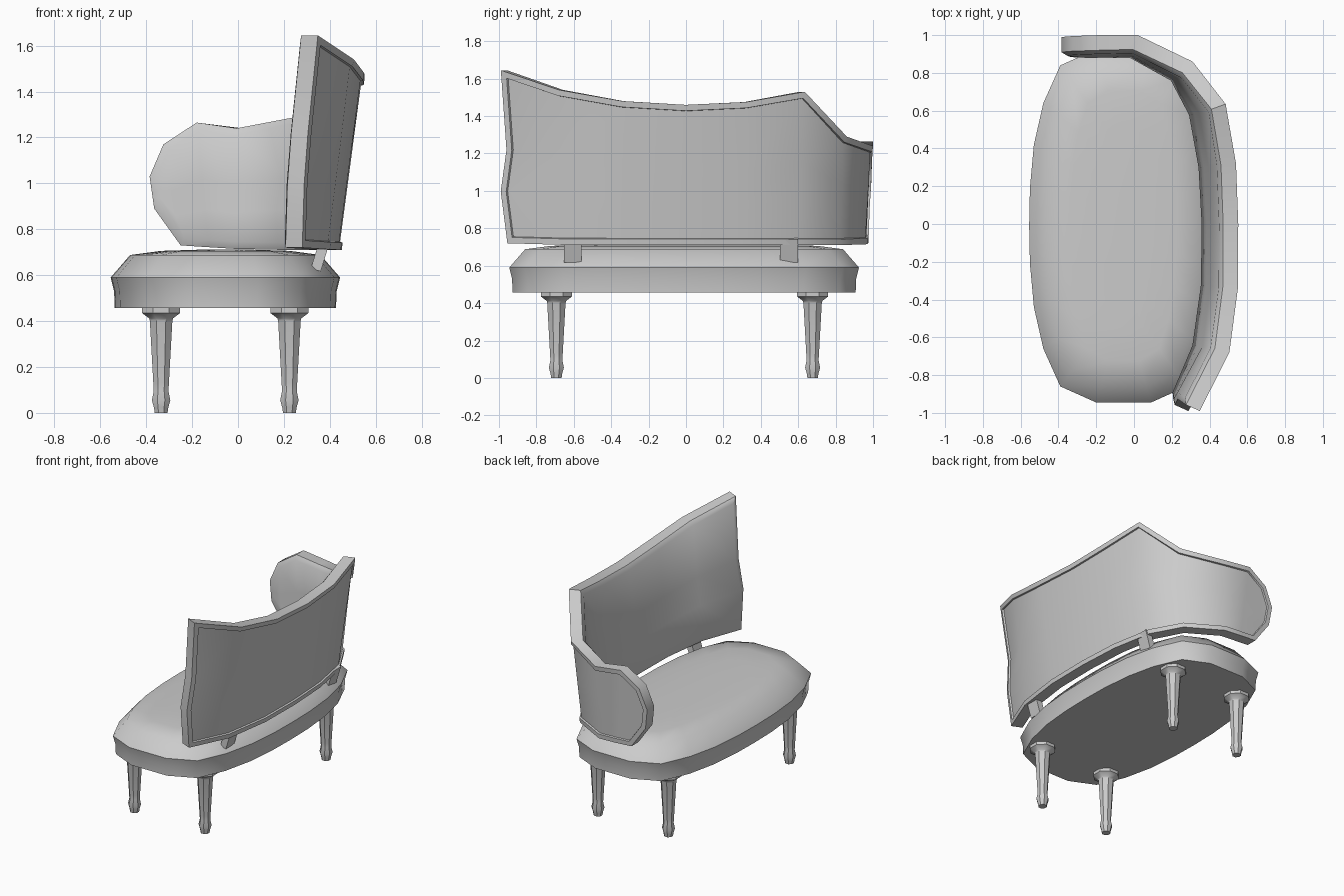
import bpy, bmesh, math
from mathutils import Vector

if "Cube" in bpy.data.objects:
    bpy.data.objects.remove(bpy.data.objects["Cube"])


def finish(bm, name, angle=40):
    bmesh.ops.recalc_face_normals(bm, faces=bm.faces)
    me = bpy.data.meshes.new(name)
    bm.to_mesh(me)
    bm.free()
    ob = bpy.data.objects.new(name, me)
    bpy.context.collection.objects.link(ob)
    bpy.ops.object.select_all(action='DESELECT')
    ob.select_set(True)
    bpy.context.view_layer.objects.active = ob
    bpy.ops.object.shade_smooth_by_angle(angle=math.radians(angle))
    return ob


def loft(name, rings, angle=40):
    """Skin closed rings of equal length and cap both ends."""
    bm = bmesh.new()
    vs = [[bm.verts.new(p) for p in r] for r in rings]
    n = len(vs[0])
    for a, b in zip(vs, vs[1:]):
        for i in range(n):
            j = (i + 1) % n
            bm.faces.new((a[i], a[j], b[j], b[i]))
    bm.faces.new(vs[0])
    bm.faces.new(vs[-1])
    return finish(bm, name, angle)


# Seat cushion: mirrored quarter outline, lofted through inset rings
quarter = [(0.5, 0), (0.496, 0.2), (0.475, 0.43), (0.425, 0.65), (0.335, 0.85), (0.145, 0.935)]
half = quarter + [(-x, y) for x, y in reversed(quarter)]
outline = half + [(x, -y) for x, y in reversed(half[1:-1])]
levels = [(0.018, 0.457), (0.015, 0.53), (0, 0.59), (0.085, 0.688), (0.22, 0.706), (0.38, 0.711)]
loft("seat", [[(-0.055 + x * (0.5 - d) / 0.5, -0.01 + y * (0.935 - d) / 0.935, z)
               for x, y in outline] for d, z in levels], 50)

# Turned legs
leg_profile = [(0.028, 0), (0.031, 0.022), (0.040, 0.055), (0.032, 0.095), (0.034, 0.13),
               (0.049, 0.40), (0.052, 0.412), (0.083, 0.435), (0.083, 0.462)]
for xn, x in (("left", -0.335), ("right", 0.224)):
    for yn, y in (("front", -0.693), ("back", 0.677)):
        loft(f"{yn}_{xn}_leg", [[(x + r / math.cos(math.pi / 8) * math.cos((k + .5) * math.pi / 4),
                                  y + r / math.cos(math.pi / 8) * math.sin((k + .5) * math.pi / 4), z)
                                 for k in range(8)] for r, z in leg_profile])

# Backrest columns: outer bottom point and outer top point
columns = [
    ((0.28, -0.955, 0.72), (0.348, -0.99, 1.645)),
    ((0.40, -0.67, 0.712), (0.505, -0.68, 1.54)),
    ((0.448, -0.33, 0.71), (0.55, -0.34, 1.48)),
    ((0.452, 0.0, 0.71), (0.552, 0.0, 1.46)),
    ((0.435, 0.31, 0.71), (0.54, 0.32, 1.475)),
    ((0.38, 0.61, 0.71), (0.485, 0.635, 1.53)),
    ((0.26, 0.83, 0.71), (0.31, 0.86, 1.29)),
    ((0.01, 0.97, 0.715), (0.02, 1.0, 1.24)),
    ((-0.13, 0.975, 0.722), (-0.18, 1.0, 1.265)),
    ((-0.25, 0.975, 0.73), (-0.325, 0.995, 1.17)),
    ((-0.365, 0.98, 0.89), (-0.385, 0.99, 1.03)),
]
rows = [0, 0.3, 0.54, 1]
end_wave = [0, -0.025, 0.014, 0]
thick = 0.08
outer = [[Vector(b).lerp(Vector(t), f) for f in rows] for b, t in columns]
for p, w in zip(outer[0], end_wave):
    p.y += w
    p.x -= 0.012 if w else 0

# Inner side: offset each column along its plan normal
inner = []
for i, col in enumerate(outer):
    d = outer[min(i + 1, len(outer) - 1)][1] - outer[max(i - 1, 0)][1]
    nrm = Vector((-d.y, d.x, 0)).normalized()
    if i >= 8:
        nrm = Vector((0, -1, 0))
    inner.append([p + nrm * thick for p in col])

bm = bmesh.new()
vo = [[bm.verts.new(p) for p in c] for c in outer]
vi = [[bm.verts.new(p) for p in c] for c in inner]
nc, nr = len(vo), len(rows)
fo, fi = [], []
for i in range(nc - 1):
    for j in range(nr - 1):
        fo.append(bm.faces.new((vo[i][j], vo[i + 1][j], vo[i + 1][j + 1], vo[i][j + 1])))
        fi.append(bm.faces.new((vi[i][j], vi[i][j + 1], vi[i + 1][j + 1], vi[i + 1][j])))
    for j in (0, nr - 1):
        bm.faces.new((vo[i][j], vi[i][j], vi[i + 1][j], vo[i + 1][j]))
for i in (0, nc - 1):
    for j in range(nr - 1):
        bm.faces.new((vo[i][j], vo[i][j + 1], vi[i][j + 1], vi[i][j]))
bmesh.ops.recalc_face_normals(bm, faces=bm.faces)
# Recessed rear panel inside a border, padded front
bmesh.ops.inset_region(bm, faces=fo, thickness=0.032, use_even_offset=True)
bmesh.ops.inset_region(bm, faces=fo, thickness=0.003, depth=-0.012, use_even_offset=True)
bmesh.ops.inset_region(bm, faces=fi, thickness=0.03, depth=0.018, use_even_offset=True)
finish(bm, "backrest", 42)

# Brackets joining backrest and seat
for n, y in (("front", -0.605), ("back", 0.55)):
    bpy.ops.mesh.primitive_cube_add(size=1, location=(0.358, y, 0.685), rotation=(0, 0.3, 0))
    ob = bpy.context.object
    ob.name = f"{n}_bracket"
    ob.scale = (0.045, 0.095, 0.13)
